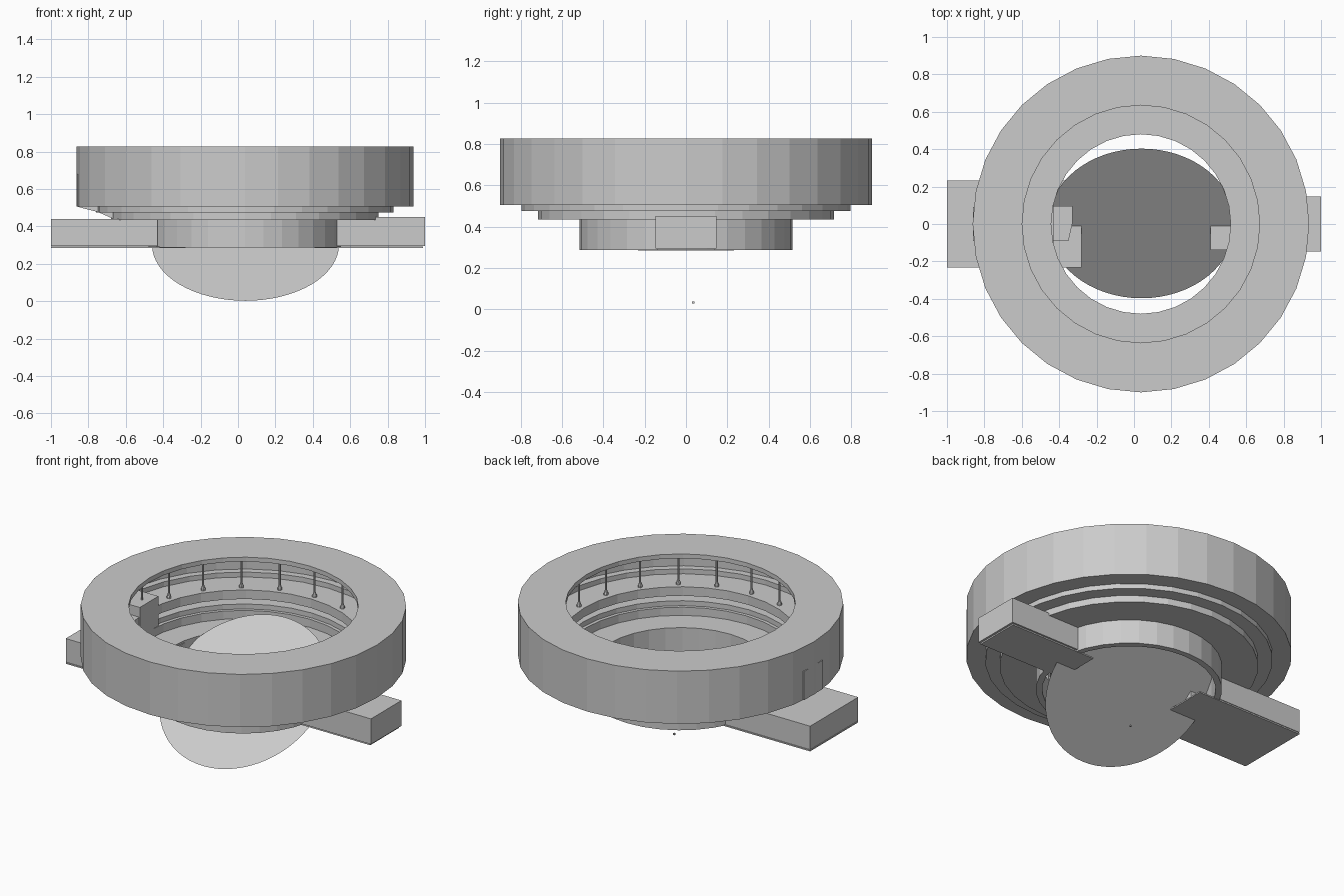
import bpy, bmesh
from math import sin, cos, pi, atan2

if "Cube" in bpy.data.objects:
    bpy.data.objects.remove(bpy.data.objects["Cube"])

CX = 0.037   # axis of the round building


def finish(bm, name):
    bmesh.ops.recalc_face_normals(bm, faces=bm.faces)
    me = bpy.data.meshes.new(name)
    bm.to_mesh(me)
    bm.free()
    ob = bpy.data.objects.new(name, me)
    bpy.context.collection.objects.link(ob)
    return ob


def lathe(name, profile, n=32, center=(CX, 0)):
    """Closed (radius, z) profile turned around a vertical axis."""
    bm = bmesh.new()
    rings = [[bm.verts.new((center[0] + r * cos(2 * pi * k / n),
                            center[1] + r * sin(2 * pi * k / n), z))
              for r, z in profile] for k in range(n)]
    m = len(profile)
    for k in range(n):
        a, b = rings[k], rings[(k + 1) % n]
        for i in range(m):
            j = (i + 1) % m
            bm.faces.new((a[i], b[i], b[j], a[j]))
    return finish(bm, name)


def prism(name, outline, y0, y1):
    """Side outline (x, z) extruded between two y values."""
    bm = bmesh.new()
    a = [bm.verts.new((x, y0, z)) for x, z in outline]
    b = [bm.verts.new((x, y1, z)) for x, z in outline]
    bm.faces.new(a)
    bm.faces.new(b[::-1])
    for i in range(len(a)):
        j = (i + 1) % len(a)
        bm.faces.new((a[i], a[j], b[j], b[i]))
    return finish(bm, name)


def box(name, x0, x1, y0, y1, z0, z1):
    return prism(name, [(x0, z0), (x1, z0), (x1, z1), (x0, z1)], y0, y1)


# Ring building: outer wall, roof, gallery, lower tiers, stepped underside
lathe("ring_building", [
    (0.90, 0.505), (0.90, 0.827), (0.635, 0.827), (0.635, 0.80),
    (0.86, 0.80), (0.86, 0.65), (0.82, 0.65), (0.82, 0.62),
    (0.65, 0.62), (0.65, 0.565), (0.80, 0.565), (0.80, 0.53),
    (0.66, 0.53), (0.66, 0.50), (0.64, 0.50), (0.64, 0.45),
    (0.48, 0.45), (0.48, 0.287), (0.515, 0.287), (0.515, 0.435),
    (0.715, 0.435), (0.715, 0.475), (0.795, 0.475), (0.795, 0.505)])

# Gallery columns with flared foot and cap
foot, shaft = 0.013, 0.006
for k in range(20):
    t = 2 * pi * k / 20
    c = (CX + 0.685 * cos(t), 0.685 * sin(t))
    bm = bmesh.new()
    prev = None
    for r, z in [(foot, 0.62), (foot, 0.63), (shaft, 0.65), (shaft, 0.78), (foot, 0.80)]:
        ring = [bm.verts.new((c[0] + r * cos(pi * i / 4), c[1] + r * sin(pi * i / 4), z))
                for i in range(8)]
        if prev:
            for i in range(8):
                j = (i + 1) % 8
                bm.faces.new((prev[i], prev[j], ring[j], ring[i]))
        prev = ring
    finish(bm, "gallery_column")

# Tilted thin disc, low at the front
bm = bmesh.new()
bmesh.ops.create_circle(bm, cap_ends=True, segments=64, radius=0.5)
disc = finish(bm, "tilted_disc")
disc.location = (0.04, 0.003, 0.302)
disc.rotation_euler = (atan2(0.6, 0.8), 0, 0)

# Entrance passages with floor plates reaching inside
box("left_passage", -1.0, -0.43, -0.232, 0.232, 0.295, 0.438)
box("left_floor_plate", -1.0, -0.28, -0.232, 0.232, 0.284, 0.292)
box("right_passage", 0.52, 1.0, -0.147, 0.147, 0.295, 0.45)
box("right_floor_plate", 0.41, 0.99, -0.14, 0.14, 0.284, 0.292)

# Box on the left of the gallery, with sloped underside
prism("left_gallery_box", [(-0.86, 0.505), (-0.75, 0.477), (-0.66, 0.437),
                           (-0.60, 0.437), (-0.60, 0.68), (-0.86, 0.68)], -0.09, 0.09)

# Small tapered block inside the left entrance
bm = bmesh.new()
plan = [(-0.46, -0.09), (-0.35, -0.09), (-0.33, 0.0), (-0.33, 0.095), (-0.46, 0.095)]
f = bm.faces.new([bm.verts.new((x, y, 0.292)) for x, y in plan])
ext = bmesh.ops.extrude_face_region(bm, geom=[f])
for v in ext["geom"]:
    if isinstance(v, bmesh.types.BMVert):
        v.co.z = 0.41
finish(bm, "entrance_block")

# Tiny marker cube below the disc
box("center_marker", 0.05, 0.06, 0.03, 0.04, 0.028, 0.038)
